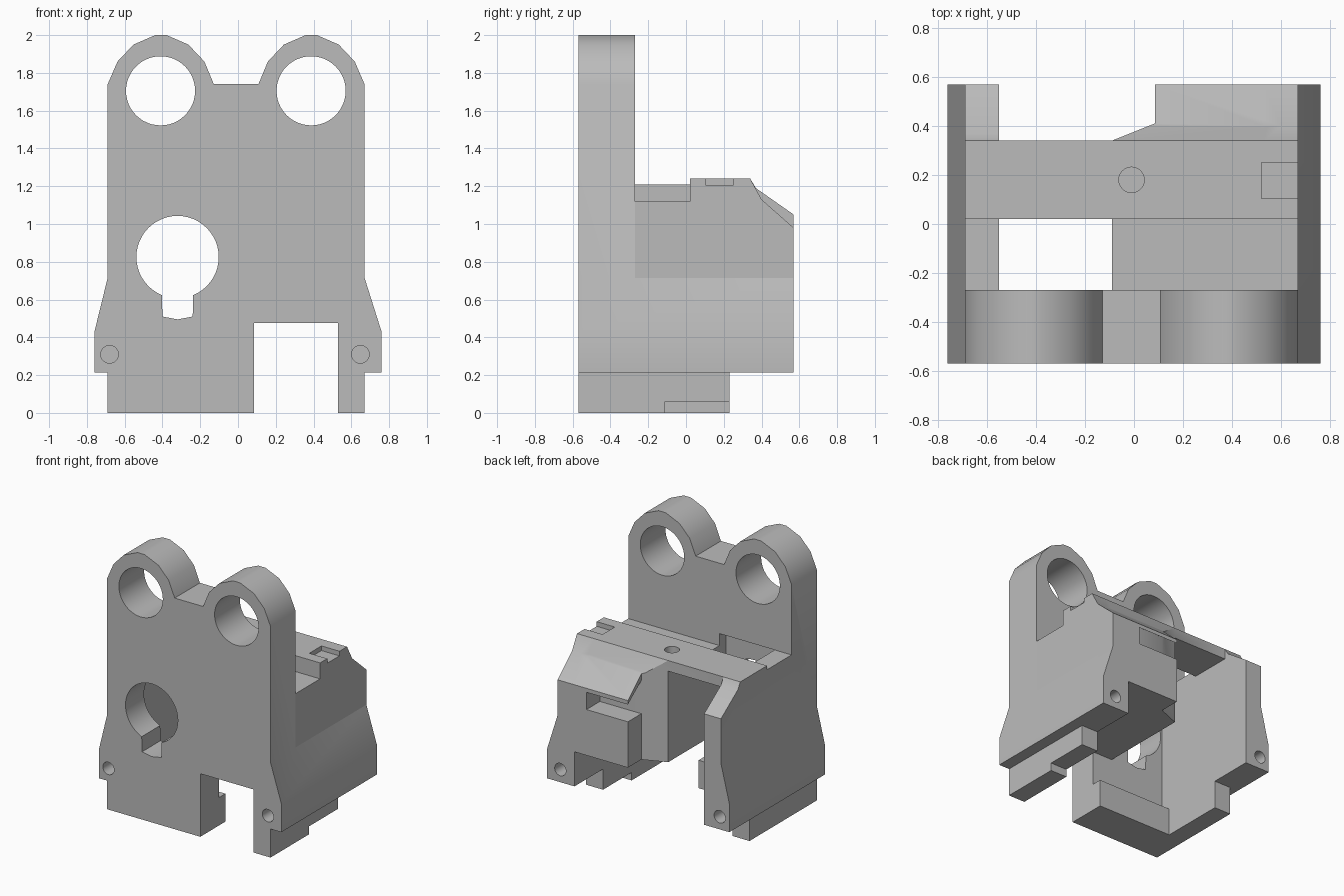
import bpy, bmesh, math
from mathutils import Vector

if "Cube" in bpy.data.objects:
    bpy.data.objects.remove(bpy.data.objects["Cube"], do_unlink=True)

grey = bpy.data.materials.new("plain grey")
grey.use_nodes = True
grey.diffuse_color = (0.5, 0.5, 0.5, 1)
grey.node_tree.nodes["Principled BSDF"].inputs["Base Color"].default_value = (0.5, 0.5, 0.5, 1)


def prism(name, axis, outline, start, end):
    """Extrude a 2D outline along an axis from start to end."""
    def place(p, d):
        return {"x": (d, p[0], p[1]), "y": (p[0], d, p[1]), "z": (p[0], p[1], d)}[axis]
    bm = bmesh.new()
    face = bm.faces.new([bm.verts.new(place(p, start)) for p in outline])
    new = bmesh.ops.extrude_face_region(bm, geom=[face])["geom"]
    shift = Vector(place((0, 0), end - start))
    bmesh.ops.translate(bm, vec=shift, verts=[v for v in new if isinstance(v, bmesh.types.BMVert)])
    bmesh.ops.recalc_face_normals(bm, faces=bm.faces)
    mesh = bpy.data.meshes.new(name)
    bm.to_mesh(mesh)
    bm.free()
    mesh.materials.append(grey)
    ob = bpy.data.objects.new(name, mesh)
    bpy.context.collection.objects.link(ob)
    return ob


def box(name, x, y, z):
    return prism(name, "z", [(x[0], y[0]), (x[1], y[0]), (x[1], y[1]), (x[0], y[1])], *z)


def rod(name, axis, centre, r, start, end, n=48):
    ring = [(centre[0] + r * math.cos(math.tau * i / n),
             centre[1] + r * math.sin(math.tau * i / n)) for i in range(n)]
    return prism(name, axis, ring, start, end)


def combine(target, tool, operation):
    """Apply a boolean and discard the tool."""
    mod = target.modifiers.new(operation, "BOOLEAN")
    mod.operation, mod.solver, mod.object = operation, "EXACT", tool
    bpy.context.view_layer.objects.active = target
    bpy.ops.object.modifier_apply(modifier=mod.name)
    bpy.data.objects.remove(tool, do_unlink=True)


FRONT, BACK = -0.57, 0.57

# Front plate with two faceted ears and a foot slot
ear = [(-0.28, 1.74), (-0.23, 1.86), (-0.145, 1.95), (-0.03, 2.0),
       (0.03, 2.0), (0.145, 1.95), (0.23, 1.86), (0.28, 1.74)]
ears = [(x + c, z) for c in (-0.408, 0.388) for x, z in ear]
ears[0], ears[-1] = (-0.69, 1.74), (0.67, 1.74)
foot = [(0.67, 0), (0.53, 0), (0.53, 0.475), (0.085, 0.475), (0.085, 0), (-0.69, 0)]
body = prism("bracket_body", "y", ears + foot, FRONT, -0.27)

# Recess in the back of the plate
recess = [(-0.55, 0.21), (0.3, 0.21), (0.3, 0.475), (-0.09, 0.475), (-0.09, 1.21), (-0.55, 1.21)]
combine(body, prism("plate_recess", "y", recess, -0.35, 0), "DIFFERENCE")

# Central block with a sloping back and an angled inner corner
ramp = [(BACK, 0.98), (0.40, 1.13), (0.34, 1.24), (0.02, 1.24), (0.02, 1.12), (-0.4, 1.12)]
block = prism("central_block", "x", [(-0.4, 0.475), (BACK, 0.475)] + ramp, -0.09, 0.6)
corner = [(-0.19, 0.30), (0.085, 0.41), (0.085, 0.7), (-0.19, 0.7)]
combine(block, prism("corner_cut", "z", corner, 0, 1.5), "DIFFERENCE")
window = [(0.41, 0.82), (0.7, 0.82), (0.7, 0.84), (BACK, 0.95), (0.41, 1.07)]
combine(block, prism("window_cut", "x", window, 0, 0.43), "DIFFERENCE")
combine(body, block, "UNION")

# Side walls with legs
leg = [(-0.4, 0), (-0.11, 0), (-0.11, 0.06), (0.23, 0.06), (0.23, 0.215), (BACK, 0.215)]
combine(body, prism("left_wall", "x", leg + ramp, 0.53, 0.67), "UNION")
wall = [(-0.4, 0), (0.23, 0), (0.23, 0.215), (BACK, 0.215), (BACK, 1.05), (0.37, 1.19),
        (0.34, 1.24), (0.02, 1.24), (0.02, 1.21), (-0.4, 1.21)]
combine(body, prism("right_wall", "x", wall, -0.69, -0.55), "UNION")

# Flared flanges along both sides
for side, edge in ((1, 0.67), (-1, 0.69)):
    flare = [(0.6, 0.215), (0.76, 0.215), (0.76, 0.43), (edge, 0.715), (0.6, 0.715)]
    combine(body, prism("flange", "y", [(side * x, z) for x, z in flare], FRONT, BACK), "UNION")

# Bridge deck
combine(body, box("deck", (-0.62, 0.0), (0.02, 0.34), (1.16, 1.24)), "UNION")

# Ear holes, keyhole, screw holes and deck details
cutters = [rod("ear_hole", "y", (x, 1.705), 0.183, -0.7, 0) for x in (-0.41, 0.387)]
cutters.append(rod("keyhole", "y", (-0.32, 0.825), 0.218, -0.7, -0.2))
key = [(-0.405, 0.7), (-0.4, 0.51), (-0.32, 0.495), (-0.24, 0.51), (-0.235, 0.7)]
cutters.append(prism("key_slot", "y", key, -0.7, -0.2))
for x in (-0.68, 0.648):
    cutters.append(rod("front_screw", "y", (x, 0.31), 0.047, -0.7, -0.3, 24))
    cutters.append(rod("back_screw", "y", (x, 0.31), 0.047, 0.3, 0.7, 24))
cutters.append(rod("deck_hole", "z", (-0.01, 0.18), 0.052, 1.1, 1.4, 24))
cutters.append(box("deck_notch", (0.52, 0.8), (0.105, 0.25), (1.205, 1.4)))
for cutter in cutters:
    combine(body, cutter, "DIFFERENCE")

# Smooth curved walls, keep edges crisp
bpy.ops.object.select_all(action="DESELECT")
body.select_set(True)
bpy.context.view_layer.objects.active = body
bpy.ops.object.shade_smooth_by_angle(angle=math.radians(30))
